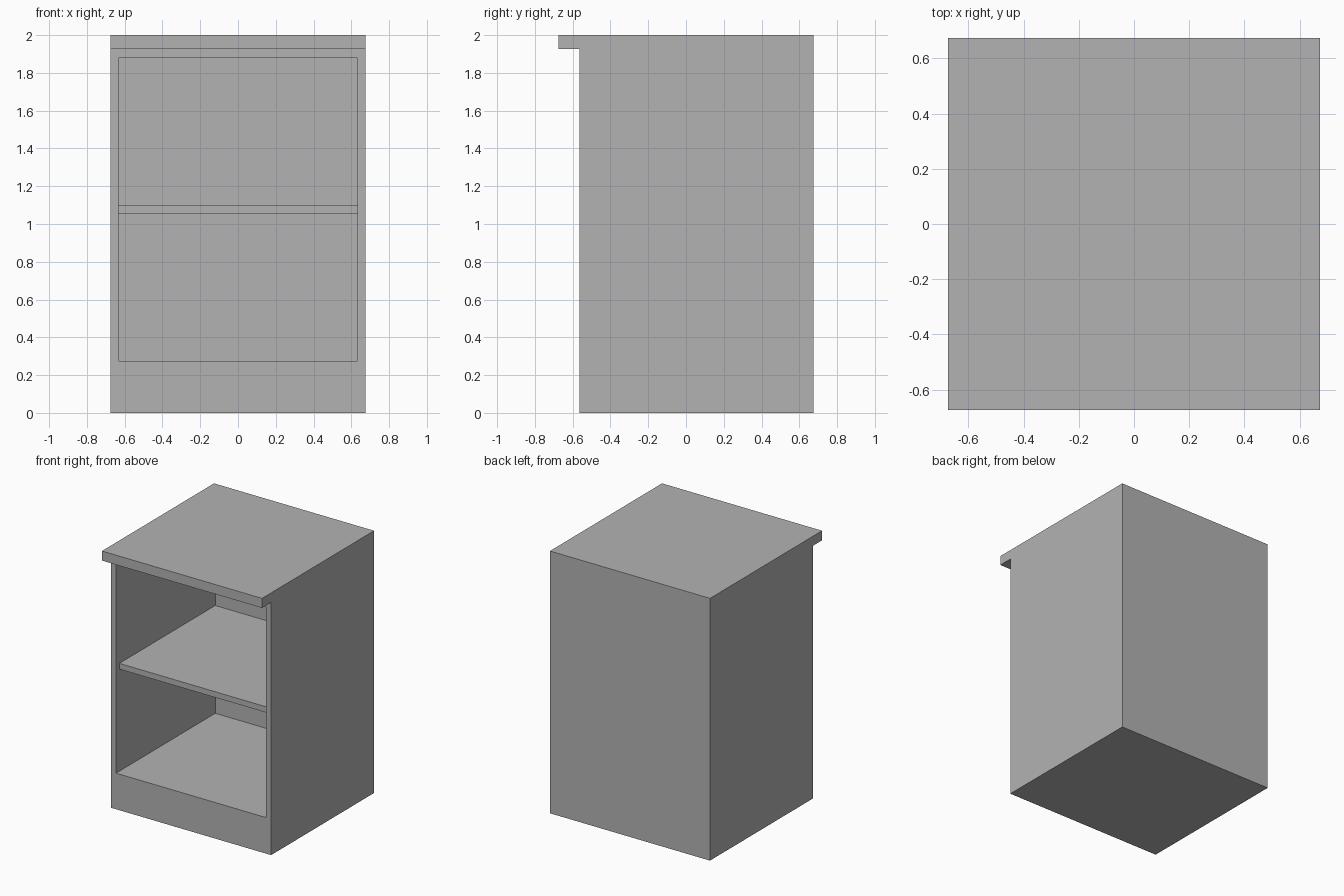
import bpy
import bmesh
from mathutils import Vector

cube = bpy.data.objects.get("Cube")
if cube:
    bpy.data.objects.remove(cube, do_unlink=True)

# Overall measurements
HALF = 0.675            # half width and half depth
FRONT = -0.565          # front of the carcass
BACK_INNER = 0.63       # inner face of the back panel
OPEN_X = 0.633          # half width of the opening
OPEN_LOW, OPEN_HIGH = 0.275, 1.88
TOP_LOW, HEIGHT = 1.927, 2.0

grey = bpy.data.materials.new("plain_grey")
grey.use_nodes = True
grey.diffuse_color = (0.45, 0.45, 0.45, 1)
grey.node_tree.nodes["Principled BSDF"].inputs["Base Color"].default_value = grey.diffuse_color


def finish(name, bm):
    bmesh.ops.recalc_face_normals(bm, faces=bm.faces)
    mesh = bpy.data.meshes.new(name)
    bm.to_mesh(mesh)
    bm.free()
    mesh.materials.append(grey)
    obj = bpy.data.objects.new(name, mesh)
    bpy.context.collection.objects.link(obj)
    return obj


def extrude_profile(profile, half_width):
    """Sweep a (y, z) side profile across the width."""
    bm = bmesh.new()
    side = bm.faces.new([bm.verts.new((-half_width, y, z)) for y, z in profile])
    swept = bmesh.ops.extrude_face_region(bm, geom=[side])["geom"]
    bmesh.ops.translate(bm, vec=(2 * half_width, 0, 0),
                        verts=[v for v in swept if isinstance(v, bmesh.types.BMVert)])
    bmesh.ops.recalc_face_normals(bm, faces=bm.faces)
    return bm


# Cabinet body with its overhanging top
bm = extrude_profile([(FRONT, 0), (HALF, 0), (HALF, HEIGHT), (-HALF, HEIGHT),
                      (-HALF, TOP_LOW), (FRONT, TOP_LOW)], HALF)

# Inset the front face to the opening, then push it in to the back panel
front = next(f for f in bm.faces
             if all(abs(v.co.y - FRONT) < 1e-4 for v in f.verts))
bmesh.ops.inset_individual(bm, faces=[front], thickness=0.04)
middle = front.calc_center_median().z
for v in front.verts:
    v.co = Vector((OPEN_X if v.co.x > 0 else -OPEN_X, FRONT,
                   OPEN_HIGH if v.co.z > middle else OPEN_LOW))
recess = bmesh.ops.extrude_discrete_faces(bm, faces=[front])["faces"][0]
for v in recess.verts:
    v.co.y = BACK_INNER
finish("cabinet_body", bm)

# Shelf, set slightly back from the front edge
shelf_front = FRONT + 0.04
bm = extrude_profile([(shelf_front, 1.053), (BACK_INNER, 1.053),
                      (BACK_INNER, 1.097), (shelf_front, 1.097)], OPEN_X)
finish("shelf", bm)
